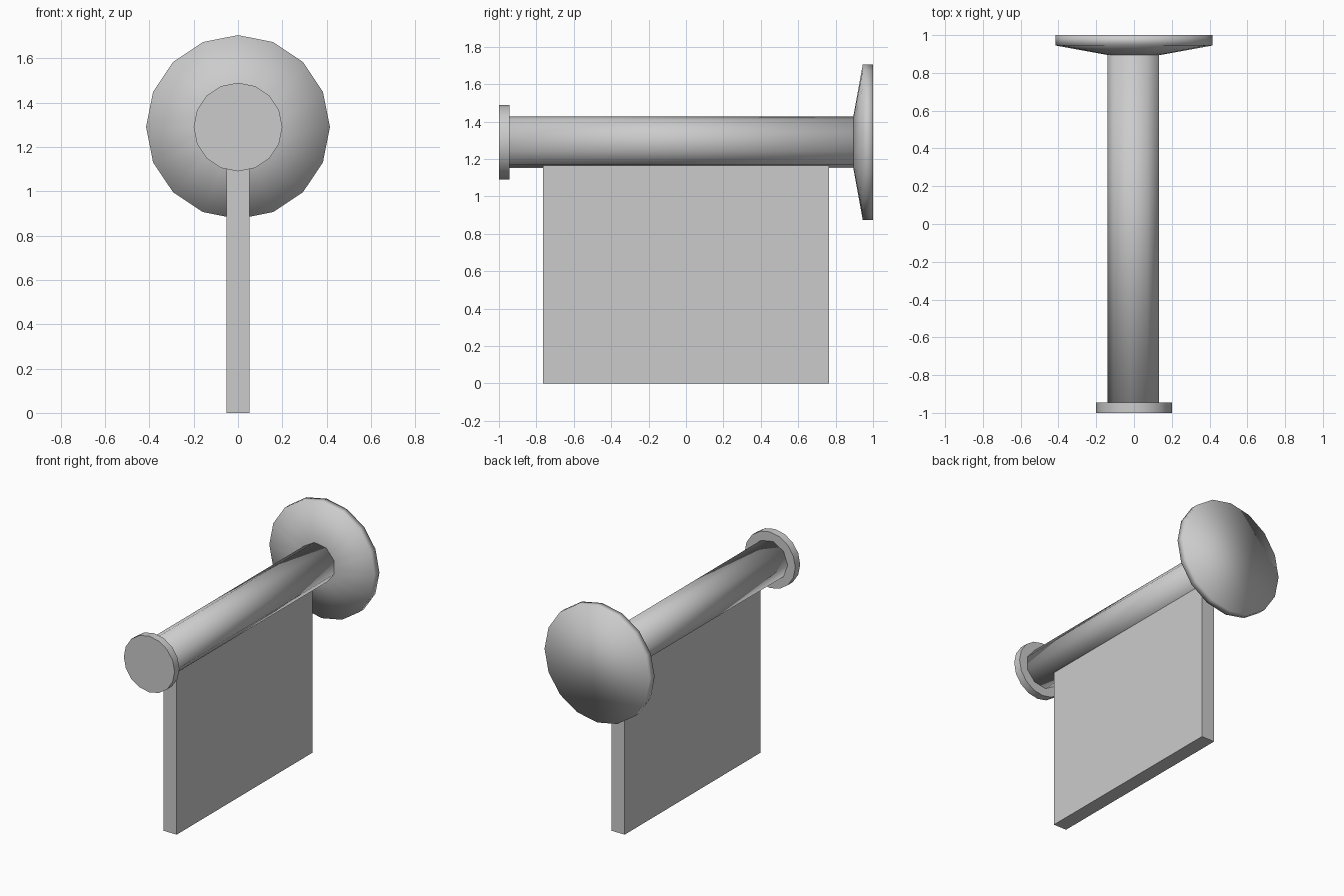
import bpy, bmesh
from math import pi, cos, sin, radians

cube = bpy.data.objects.get("Cube")
if cube:
    bpy.data.objects.remove(cube, do_unlink=True)

AXIS_Z = 1.29  # height of the horizontal pole axis

grey = bpy.data.materials.new("plain_grey")
grey.use_nodes = True
grey.diffuse_color = (0.6, 0.6, 0.6, 1)
grey.node_tree.nodes["Principled BSDF"].inputs["Base Color"].default_value = (0.6, 0.6, 0.6, 1)


def finish(name, bm):
    bmesh.ops.recalc_face_normals(bm, faces=bm.faces)
    mesh = bpy.data.meshes.new(name)
    bm.to_mesh(mesh)
    bm.free()
    mesh.materials.append(grey)
    obj = bpy.data.objects.new(name, mesh)
    bpy.context.collection.objects.link(obj)
    return obj


def turned(name, profile, sides, start=0.0, sharp=None):
    """Closed solid turned around the pole axis; profile is (radius, y)."""
    bm = bmesh.new()
    angles = [start + 2 * pi * i / sides for i in range(sides)]
    rings = [[bm.verts.new((r * cos(a), y, AXIS_Z + r * sin(a))) for a in angles]
             for r, y in profile]
    for low, high in zip(rings, rings[1:]):
        for i in range(sides):
            j = (i + 1) % sides
            bm.faces.new((low[i], low[j], high[j], high[i]))
    bm.faces.new(rings[0])
    bm.faces.new(rings[-1])
    obj = finish(name, bm)
    bpy.ops.object.select_all(action="DESELECT")
    obj.select_set(True)
    bpy.context.view_layer.objects.active = obj
    if sharp:
        bpy.ops.object.shade_smooth_by_angle(angle=radians(sharp))
    else:
        bpy.ops.object.shade_smooth()
    return obj


# Horizontal pole, end cap and wide wall disc
turned("pole", [(0.14, -0.96), (0.14, 0.91)], 9, start=pi)
turned("end_cap", [(0.2, -1.0), (0.2, -0.945)], 16, sharp=30)
turned("wall_disc", [(0.14, 0.895), (0.415, 0.945), (0.415, 1.0)], 16)

# Hanging panel, tucked into the underside of the pole
bm = bmesh.new()
bmesh.ops.create_cube(bm, size=1)
top = 1.2
bmesh.ops.scale(bm, verts=bm.verts, vec=(0.105, 1.53, top))
bmesh.ops.translate(bm, verts=bm.verts, vec=(0, 0, top / 2))
finish("hanging_panel", bm)
